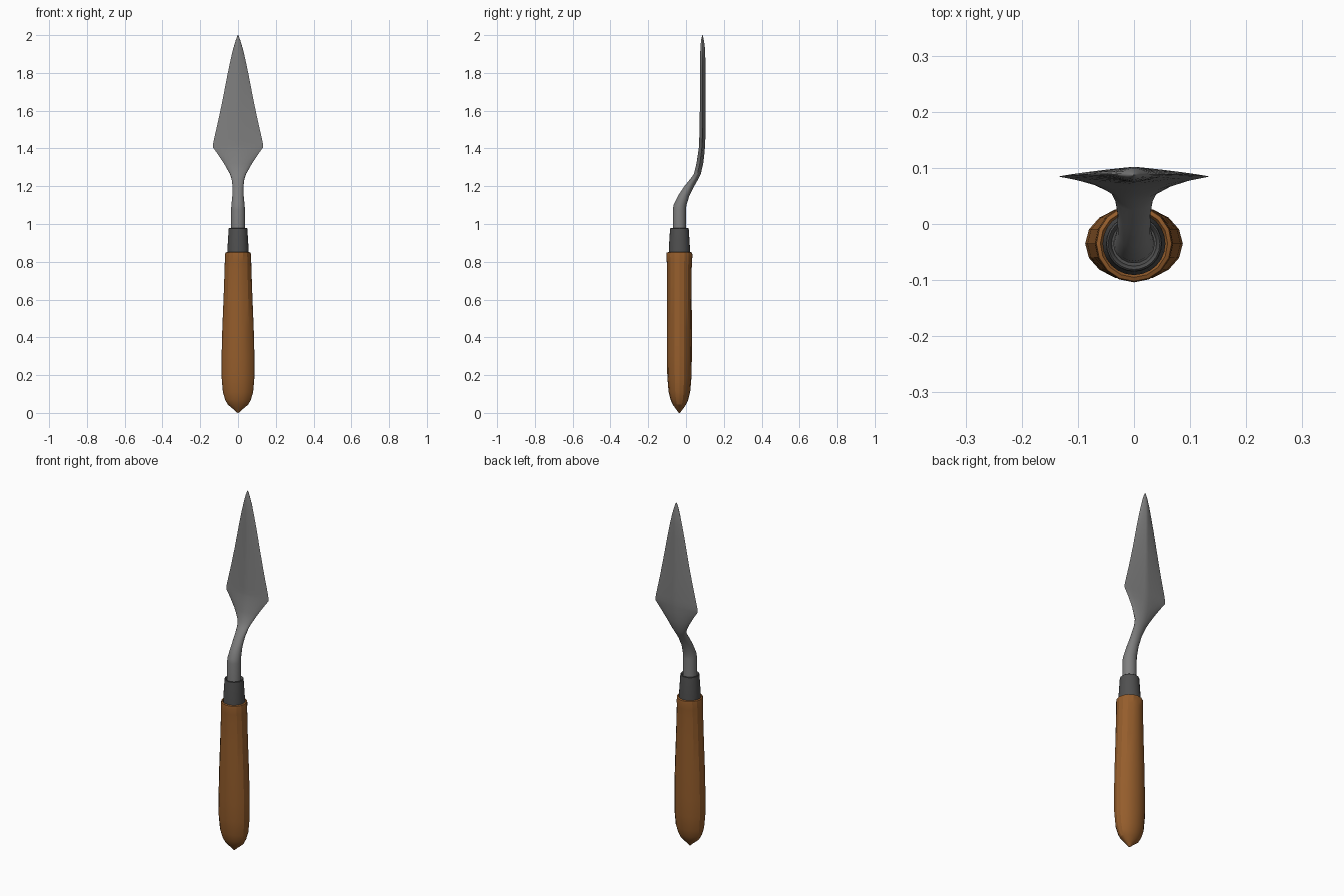
import bpy, bmesh, math


def material(name, rgb):
    m = bpy.data.materials.new(name)
    m.diffuse_color = (*rgb, 1)
    return m


def loft(name, rows, mat, sides, angle):
    """Rows are (z, y_centre, half_x, half_y, power); power 1 = ellipse, 2 = diamond."""
    bm = bmesh.new()
    rings = []
    for z, yc, hx, hy, p in rows:
        ring = []
        for i in range(sides):
            a = 2 * math.pi * i / sides
            c, s = math.cos(a), math.sin(a)
            x = math.copysign(abs(c) ** p, c) * hx
            y = math.copysign(abs(s) ** p, s) * hy
            ring.append(bm.verts.new((x, yc + y, z)))
        rings.append(ring)
    for r0, r1 in zip(rings, rings[1:]):
        for i in range(sides):
            j = (i + 1) % sides
            bm.faces.new((r0[i], r0[j], r1[j], r1[i]))
    bm.faces.new(rings[0][::-1])
    bm.faces.new(rings[-1])
    bmesh.ops.remove_doubles(bm, verts=bm.verts, dist=1e-5)
    bmesh.ops.recalc_face_normals(bm, faces=bm.faces)
    me = bpy.data.meshes.new(name)
    bm.to_mesh(me)
    bm.free()
    ob = bpy.data.objects.new(name, me)
    bpy.context.collection.objects.link(ob)
    me.materials.append(mat)
    bpy.ops.object.select_all(action='DESELECT')
    ob.select_set(True)
    bpy.context.view_layer.objects.active = ob
    bpy.ops.object.shade_smooth_by_angle(angle=math.radians(angle))
    return ob


wood = material("warm wood", (0.30, 0.11, 0.025))
steel = material("grey steel", (0.21, 0.21, 0.21))
dark = material("dark steel", (0.08, 0.08, 0.08))
YC = -0.035

# Wooden handle, pointed butt and rolled upper rim: (z, half x, half y)
handle = [(0.0, 0.003, 0.003), (0.02, 0.025, 0.018), (0.045, 0.055, 0.036),
          (0.07, 0.068, 0.047), (0.11, 0.080, 0.057), (0.19, 0.087, 0.064),
          (0.30, 0.087, 0.066), (0.45, 0.083, 0.066), (0.62, 0.076, 0.065),
          (0.76, 0.071, 0.065), (0.80, 0.070, 0.067), (0.835, 0.069, 0.069),
          (0.848, 0.067, 0.067), (0.851, 0.060, 0.060), (0.84, 0.054, 0.054)]
loft("handle", [(z, YC, hx, hy, 1) for z, hx, hy in handle], wood, 16, 22)

# Tapered ferrule with a shallow lip
ferrule = [(0.84, 0.056), (0.87, 0.056), (0.965, 0.050), (0.976, 0.049),
           (0.979, 0.046), (0.976, 0.043), (0.965, 0.040)]
loft("ferrule", [(z, YC, r, r, 1) for z, r in ferrule], dark, 24, 35)

# Bent shank flowing into a leaf-shaped blade
blade = [(0.96, -0.035, 0.037, 0.035, 1), (1.075, -0.035, 0.037, 0.035, 1),
         (1.10, -0.032, 0.035, 0.034, 1), (1.15, -0.012, 0.030, 0.030, 1),
         (1.20, 0.017, 0.029, 0.026, 1), (1.24, 0.045, 0.034, 0.021, 1.05),
         (1.265, 0.060, 0.043, 0.018, 1.1), (1.32, 0.073, 0.074, 0.018, 1.3),
         (1.37, 0.080, 0.107, 0.017, 1.6), (1.405, 0.084, 0.132, 0.016, 1.8),
         (1.42, 0.085, 0.133, 0.016, 1.8), (1.45, 0.086, 0.127, 0.016, 1.8),
         (1.55, 0.087, 0.104, 0.015, 1.8), (1.655, 0.088, 0.082, 0.014, 1.8),
         (1.80, 0.088, 0.054, 0.014, 1.7), (1.88, 0.088, 0.037, 0.014, 1.5),
         (1.93, 0.088, 0.025, 0.012, 1.3), (1.97, 0.087, 0.013, 0.008, 1.1),
         (1.99, 0.087, 0.006, 0.004, 1), (2.0, 0.087, 0.001, 0.001, 1)]
loft("blade", blade, steel, 20, 50)
